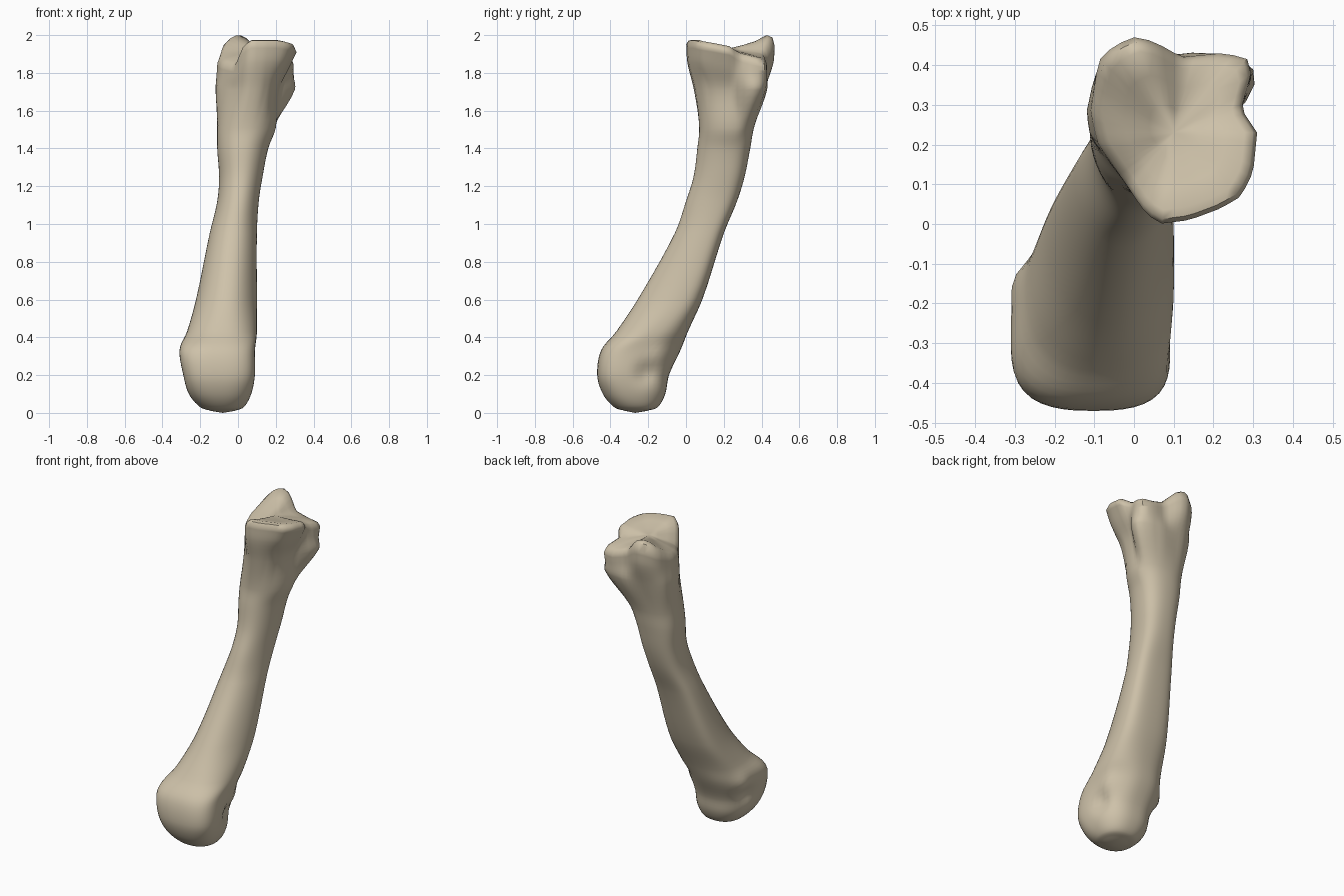
import bpy
import bmesh
from math import cos, sin, pi, exp, radians
from mathutils import Vector

COLUMNS = 48
STEPS = 5

default_cube = bpy.data.objects.get("Cube")
if default_cube:
    bpy.data.objects.remove(default_cube, do_unlink=True)


def oval(z, left, right, front, back, power, skew):
    """Superellipse ring from its bounds in hundredths; skew moves the widest part back."""
    ring = []
    for i in range(COLUMNS):
        a = 2 * pi * i / COLUMNS
        r = (abs(cos(a)) ** power + abs(sin(a)) ** power) ** (-1 / power)
        c, s = r * cos(a), r * sin(a)
        s += skew * (1 - s * s)
        x = (left + right) / 2 + c * (right - left) / 2
        y = (front + back) / 2 + s * (back - front) / 2
        ring.append(Vector((x, y, z)) / 100)
    return ring


def outline(points, centre):
    """Resample a clockwise outline by rays cast from its centre."""
    ring = []
    corners = [Vector(p) / 100 for p in reversed(points)]
    mid = Vector(centre) / 100
    for i in range(COLUMNS):
        a = 2 * pi * i / COLUMNS
        dx, dy = cos(a), sin(a)
        for p, q in zip(corners, corners[1:] + corners[:1]):
            side_p = dx * (p.y - mid.y) - dy * (p.x - mid.x)
            side_q = dx * (q.y - mid.y) - dy * (q.x - mid.x)
            if side_p <= 0 < side_q:
                hit = p.lerp(q, side_p / (side_p - side_q))
                if dx * (hit.x - mid.x) + dy * (hit.y - mid.y) > 0:
                    ring.append(hit)
                    break
    return ring


def spline(a, b, c, d, t):
    """Smooth curve from b to c that allows for uneven spacing."""
    h = max((c - b).length, 1e-6)
    m = (c - a) * (h / ((b - a).length + h))
    n = (d - b) * (h / ((d - c).length + h))
    t2, t3 = t * t, t * t * t
    return (b * (2 * t3 - 3 * t2 + 1) + m * (t3 - 2 * t2 + t)
            + c * (3 * t2 - 2 * t3) + n * (t3 - t2))


# Rounded lower head and curved shaft
keys = [oval(*row) for row in (
    (1, -14, -2, -32, -21, 2.2, 0),
    (3, -20, 3, -38, -15, 2.3, 0),
    (10, -26, 7, -44, -11, 2.5, -0.1),
    (20, -29, 9, -47, -9, 2.6, -0.2),
    (33, -31, 9, -45, -3, 2.6, -0.2),
    (43, -27, 10, -37, 1, 2.4, 0.1),
    (61, -22, 10, -25, 9, 2.2, 0.35),
    (95, -15, 10, -6, 20, 2.2, 0.35),
    (112, -11, 11, 0, 27, 2.2, 0.3),
    (125, -10, 13, 4, 31, 2.2, 0.25),
    (140, -11, 16, 6, 34, 2.2, 0.2),
    (151, -11, 20, 7, 36, 2.2, 0.2),
)]

# Flared neck with a lump at the back left
neck = [(22, 25), (20, 15), (17, 9), (12, 5), (5, 4), (0, 8), (-6, 15),
        (-11, 22), (-12, 28), (-10, 37), (-3, 41), (6, 42), (15, 43),
        (24, 42), (31, 38), (29, 32)]
keys.append(outline([(x, y, 171) for x, y in neck], (9, 23)))

# Rim of the upper joint face
rim = outline([
    (31, 23, 191), (30, 13, 193), (27, 7, 194), (22, 4, 195), (14, 1, 195),
    (6, 0, 195), (2, 4, 191), (-2, 10, 181), (-9, 20, 183), (-11, 28, 185),
    (-9, 41, 190), (-5, 45, 193), (0, 47, 194), (5, 46, 193), (12, 42, 187),
    (22, 43, 184), (28, 42, 184), (30, 40, 184), (27, 29, 187)], (10, 23))

# Steep collar below the rim
keys.append([Vector((n.x * 0.4 + r.x * 0.6, n.y * 0.15 + r.y * 0.85,
                     n.z * 0.4 + r.z * 0.6)) for n, r in zip(keys[-1], rim)])
keys.append(rim)

# Blend the key rings into a smooth skin
rings = []
for k in range(len(keys) - 1):
    before, after = keys[max(k - 1, 0)], keys[min(k + 2, len(keys) - 1)]
    for s in range(STEPS):
        rings.append([spline(*column, s / STEPS) for column in
                      zip(before, keys[k], keys[k + 1], after)])
rings.append(rim)

# Dished joint face with a raised back peak
dish = Vector((0.10, 0.23, 1.93))
peak = Vector((-0.01, 0.41))
for scale, lift in ((0.95, 0.022), (0.85, 0.028), (0.6, 0.015), (0.3, 0.005)):
    ring = [dish.lerp(p, scale) for p in rim]
    for p in ring:
        p.z += lift + 0.038 * exp(-((p.xy - peak).length / 0.08) ** 2)
    rings.append(ring)

# Ligament pits and knobs on both sides of the lower head
for side, x in ((1, 0.09), (-1, -0.30)):
    for y, z, size, push in ((-0.21, 0.21, 0.055, -0.03),
                             (-0.13, 0.30, 0.06, 0.022)):
        spot = Vector((x, y, z))
        for ring in rings:
            for p in ring:
                p.x += side * push * exp(-((p - spot).length / size) ** 2)

bm = bmesh.new()
loops = [[bm.verts.new(p) for p in ring] for ring in rings]
for low, high in zip(loops, loops[1:]):
    for i in range(COLUMNS):
        j = (i + 1) % COLUMNS
        bm.faces.new((low[i], low[j], high[j], high[i]))
for loop, tip in ((loops[0], Vector((-0.08, -0.27, 0))), (loops[-1], dish)):
    pole = bm.verts.new(tip)
    for i in range(COLUMNS):
        bm.faces.new((loop[i], loop[(i + 1) % COLUMNS], pole))

# Soften the middle of the joint face
for step in range(8):
    bmesh.ops.smooth_vert(bm, verts=loops[-2] + loops[-1], factor=0.5,
                          use_axis_z=True)
bmesh.ops.recalc_face_normals(bm, faces=bm.faces[:])

mesh = bpy.data.meshes.new("long_bone")
bm.to_mesh(mesh)
bm.free()
bone = bpy.data.objects.new("long_bone", mesh)
bpy.context.collection.objects.link(bone)

# Warm bone colour
colour = (0.62, 0.54, 0.40, 1)
material = bpy.data.materials.new("bone_tan")
material.use_nodes = True
material.diffuse_color = colour
for node in material.node_tree.nodes:
    if node.type == 'BSDF_PRINCIPLED':
        node.inputs["Base Color"].default_value = colour
        node.inputs["Roughness"].default_value = 0.8
mesh.materials.append(material)

bpy.ops.object.select_all(action='DESELECT')
bone.select_set(True)
bpy.context.view_layer.objects.active = bone
bpy.ops.object.shade_smooth_by_angle(angle=radians(50))
